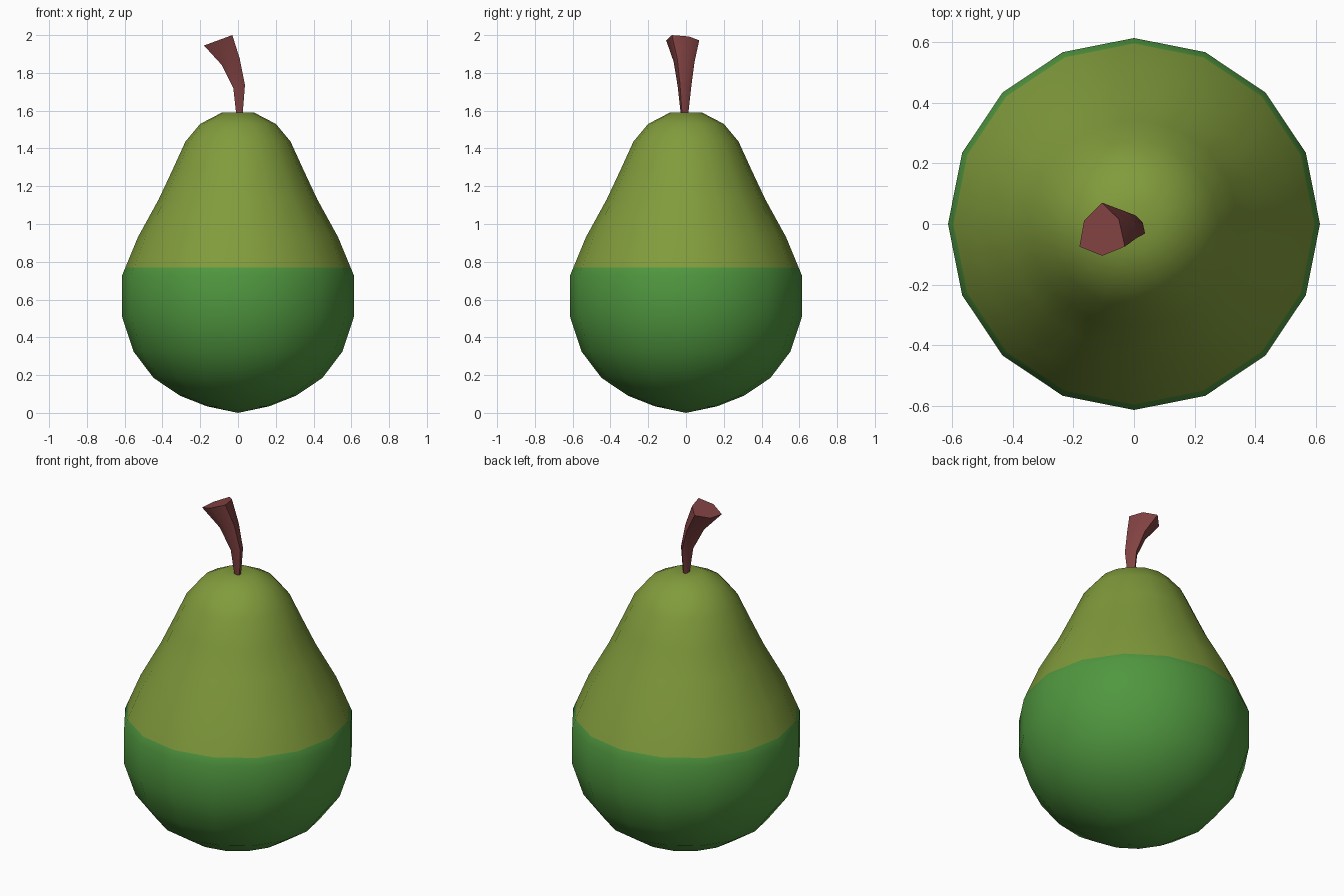
import bpy, bmesh, math

cube = bpy.data.objects.get("Cube")
if cube:
    bpy.data.objects.remove(cube, do_unlink=True)


def make_material(name, rgb):
    mat = bpy.data.materials.new(name)
    mat.use_nodes = True
    mat.diffuse_color = (*rgb, 1)
    bsdf = mat.node_tree.nodes["Principled BSDF"]
    bsdf.inputs["Base Color"].default_value = (*rgb, 1)
    bsdf.inputs["Roughness"].default_value = 0.8
    return mat


def loft(bm, rings):
    """Bridge consecutive closed rings of vertices with quads."""
    for low, high in zip(rings, rings[1:]):
        n = len(low)
        for i in range(n):
            j = (i + 1) % n
            bm.faces.new((low[i], low[j], high[j], high[i]))


def finish(bm, name, materials, angle):
    bmesh.ops.recalc_face_normals(bm, faces=bm.faces)
    mesh = bpy.data.meshes.new(name)
    bm.to_mesh(mesh)
    bm.free()
    for mat in materials:
        mesh.materials.append(mat)
    obj = bpy.data.objects.new(name, mesh)
    bpy.context.collection.objects.link(obj)
    bpy.ops.object.select_all(action="DESELECT")
    obj.select_set(True)
    bpy.context.view_layer.objects.active = obj
    bpy.ops.object.shade_smooth_by_angle(angle=math.radians(angle))
    return obj


yellow_green = make_material("yellow green skin", (0.22, 0.33, 0.045))
green = make_material("green skin", (0.08, 0.31, 0.05))
brown = make_material("brown stem", (0.225, 0.055, 0.055))

# Pear body: sixteen-sided lathe, with a ring where the two skin colours meet
SIDES = 16
COLOUR_LINE = 0.77
profile = [(0.165, 0.035), (0.305, 0.09), (0.447, 0.185), (0.553, 0.325),
           (0.614, 0.51), (0.614, 0.727), (0.596, COLOUR_LINE), (0.53, 0.93),
           (0.42, 1.13), (0.345, 1.29), (0.278, 1.437), (0.2, 1.53),
           (0.085, 1.59)]
bm = bmesh.new()
rings = []
for radius, z in profile:
    angles = [math.tau * i / SIDES for i in range(SIDES)]
    rings.append([bm.verts.new((radius * math.cos(a), radius * math.sin(a), z))
                  for a in angles])
loft(bm, rings)
for ring, z in ((rings[0], 0.0), (rings[-1], 1.58)):
    pole = bm.verts.new((0, 0, z))
    for i in range(SIDES):
        bm.faces.new((ring[i], ring[(i + 1) % SIDES], pole))
for face in bm.faces:
    face.material_index = 0 if face.calc_center_median().z > COLOUR_LINE else 1
finish(bm, "pear_body", [yellow_green, green], 60)

# Stem: uneven hexagon swept along a bend, widening to a tilted flat cut
section = [(-0.075, -0.057), (0, -0.0875), (0.075, -0.057),
           (0.055, 0.033), (0, 0.0875), (-0.06, 0.028)]
# centre x, centre y, centre z, scale, tilt
path = [(0.008, -0.008, 1.56, 0.2, 0), (0.006, -0.008, 1.727, 0.41, 0.25),
        (-0.038, -0.01, 1.858, 0.63, 0.36), (-0.105, -0.0175, 1.9725, 1, 0.367)]
bm = bmesh.new()
rings = [[bm.verts.new((cx + s * u, cy + s * v, cz + s * u * tilt))
          for u, v in section] for cx, cy, cz, s, tilt in path]
loft(bm, rings)
bm.faces.new(rings[0])
bm.faces.new(rings[-1])
finish(bm, "stem", [brown], 70)
